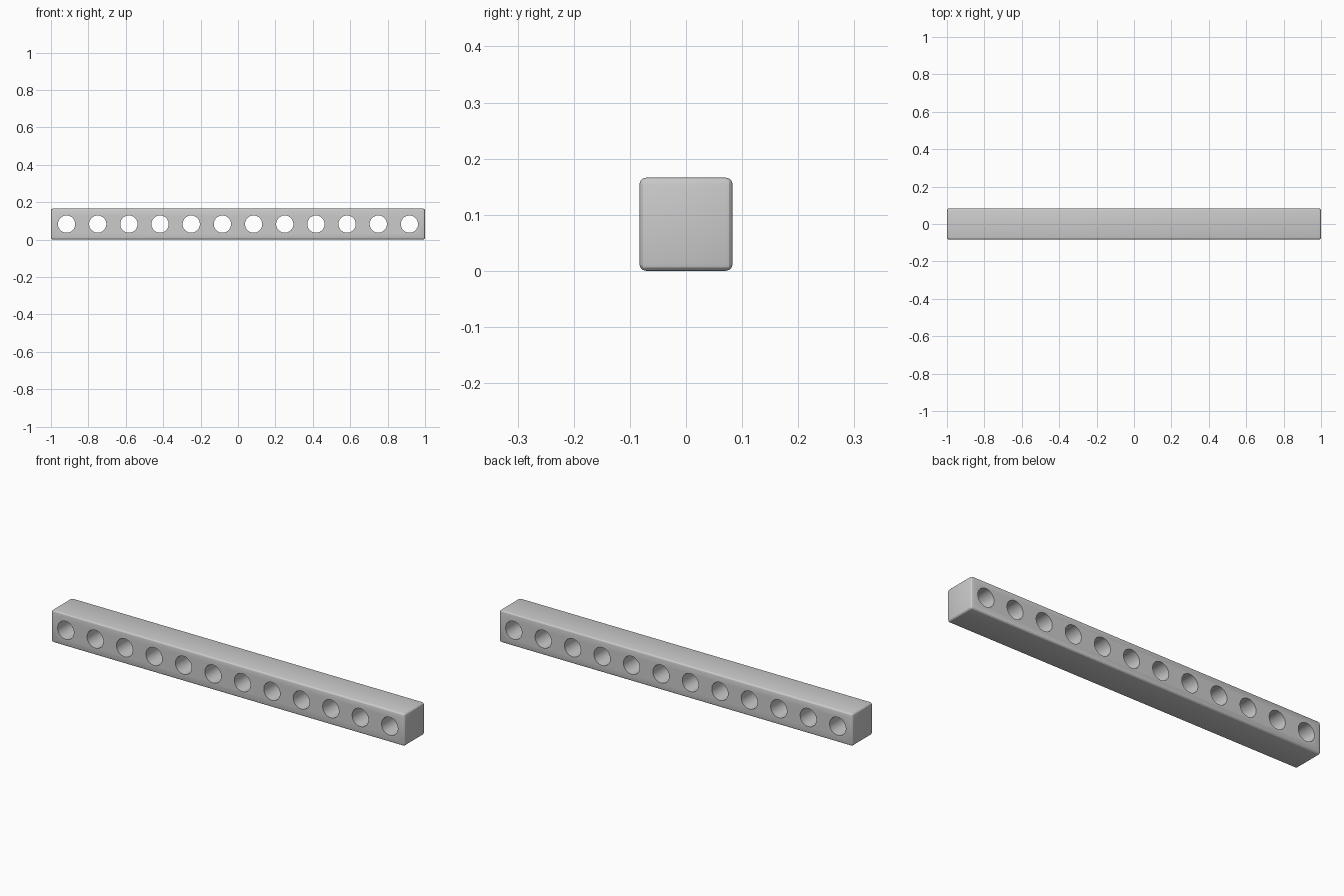
import bpy, math

if "Cube" in bpy.data.objects:
    bpy.data.objects.remove(bpy.data.objects["Cube"])

HEIGHT = 0.166   # square cross-section
HOLES = 12
PITCH = 2 / HOLES

# Solid bar with softened edges
bpy.ops.mesh.primitive_cube_add(size=1, location=(0, 0, HEIGHT / 2))
bar = bpy.context.object
bar.name = "perforated_bar"
bar.scale = (2, HEIGHT, HEIGHT)
bpy.ops.object.transform_apply(location=False, rotation=False, scale=True)
bevel = bar.modifiers.new("soft_edges", 'BEVEL')
bevel.width = 0.012
bevel.segments = 3

# One cutter, repeated along the bar by an array
bpy.ops.mesh.primitive_cylinder_add(
    vertices=48, radius=0.046, depth=0.4,
    location=(-1 + PITCH / 2, 0, HEIGHT / 2), rotation=(math.pi / 2, 0, 0))
cutter = bpy.context.object
cutter.name = "hole_cutter"
bpy.ops.object.transform_apply(location=False, rotation=True, scale=False)
array = cutter.modifiers.new("row", 'ARRAY')
array.count = HOLES
array.use_relative_offset = False
array.use_constant_offset = True
array.constant_offset_displace = (PITCH, 0, 0)
cutter.hide_render = True
cutter.display_type = 'WIRE'

# Drill the holes
drill = bar.modifiers.new("holes", 'BOOLEAN')
drill.operation = 'DIFFERENCE'
drill.solver = 'EXACT'
drill.object = cutter

# Apply everything, then smooth the bores and rounded edges
bpy.ops.object.select_all(action='DESELECT')
bar.select_set(True)
bpy.context.view_layer.objects.active = bar
for name in ("soft_edges", "holes"):
    bpy.ops.object.modifier_apply(modifier=name)
bpy.data.objects.remove(cutter, do_unlink=True)
bpy.ops.object.shade_smooth_by_angle(angle=math.radians(25))
